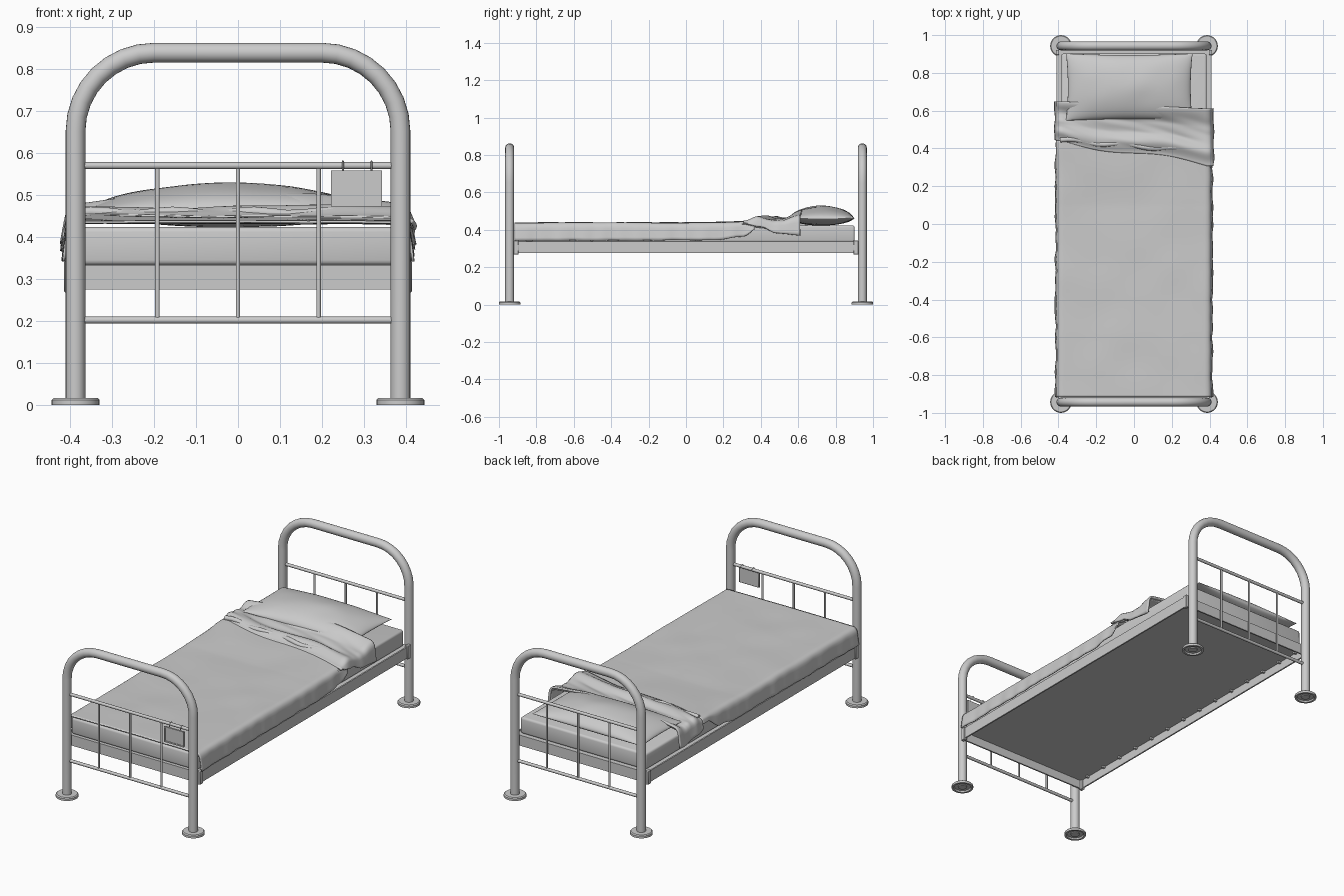
import bpy, bmesh, math
from mathutils import Vector, noise

if "Cube" in bpy.data.objects:
    bpy.data.objects.remove(bpy.data.objects["Cube"])


def make_obj(name, bm, smooth=True, angle=40):
    bmesh.ops.recalc_face_normals(bm, faces=bm.faces)
    me = bpy.data.meshes.new(name)
    bm.to_mesh(me)
    bm.free()
    ob = bpy.data.objects.new(name, me)
    bpy.context.collection.objects.link(ob)
    if smooth:
        bpy.ops.object.select_all(action='DESELECT')
        ob.select_set(True)
        bpy.context.view_layer.objects.active = ob
        bpy.ops.object.shade_smooth_by_angle(angle=math.radians(angle))
    return ob


def box(name, lo, hi, bevel=0.0, seg=2):
    bm = bmesh.new()
    bmesh.ops.create_cube(bm, size=1)
    for v in bm.verts:
        v.co = Vector([(a + b) / 2 + c * (b - a) for a, b, c in zip(lo, hi, v.co)])
    if bevel:
        bmesh.ops.bevel(bm, geom=bm.edges[:], offset=bevel, segments=seg,
                        profile=0.5, affect='EDGES')
    return make_obj(name, bm, bevel > 0)


def tube(name, pts, r, n=16):
    """Round tube along a path lying in an x-z or y-z plane."""
    bm = bmesh.new()
    pts = [Vector(p) for p in pts]
    rings = []
    normal = None
    for i, p in enumerate(pts):
        t = (pts[min(i + 1, len(pts) - 1)] - pts[max(i - 1, 0)]).normalized()
        if normal is None:
            normal = Vector((0, 1, 0)) if abs(t.y) < 0.5 else Vector((1, 0, 0))
        b = t.cross(normal).normalized()
        a = b.cross(t)
        rings.append([bm.verts.new(p + r * (math.cos(k * math.tau / n) * a
                                            + math.sin(k * math.tau / n) * b)) for k in range(n)])
    for r0, r1 in zip(rings, rings[1:]):
        for k in range(n):
            bm.faces.new((r0[k], r0[(k + 1) % n], r1[(k + 1) % n], r1[k]))
    bm.faces.new(rings[0])
    bm.faces.new(rings[-1])
    return make_obj(name, bm)


def lathe(name, prof, loc, n=28):
    bm = bmesh.new()
    vs = [bm.verts.new((r, 0, z)) for r, z in prof]
    es = [bm.edges.new(p) for p in zip(vs, vs[1:])]
    bmesh.ops.spin(bm, geom=vs + es, axis=(0, 0, 1), cent=(0, 0, 0), angle=math.tau, steps=n)
    bmesh.ops.remove_doubles(bm, verts=bm.verts[:], dist=1e-5)
    ob = make_obj(name, bm, True, 30)
    ob.location = loc
    return ob


def grid(name, fn, nu, nv):
    """Surface from fn(u, v), u and v in -1..1."""
    bm = bmesh.new()
    g = [[bm.verts.new(fn(2 * i / nu - 1, 2 * j / nv - 1)) for j in range(nv + 1)]
         for i in range(nu + 1)]
    for i in range(nu):
        for j in range(nv):
            bm.faces.new((g[i][j], g[i + 1][j], g[i + 1][j + 1], g[i][j + 1]))
    return bm


def lerp_table(t, x):
    for (x0, y0), (x1, y1) in zip(t, t[1:]):
        if x <= x1:
            k = max(0, (x - x0) / (x1 - x0))
            k = k * k * (3 - 2 * k)
            return y0 + (y1 - y0) * k
    return t[-1][1]


def drape(name, yfn, topfn, hem, out, wrinkle, nu, nv, thick):
    """Cloth lying on the mattress with both sides hanging down."""
    def fn(u, v):
        a, s = abs(u), (1 if u > 0 else -1)
        flat = 0.76
        x = s * min(a / flat, 1) * 0.388
        y = yfn(x, v)
        z = topfn(x, y, v)
        p = noise.noise(Vector((x * 5, y * 5, 1.7))) * wrinkle
        if a > flat:
            k = (a - flat) / (1 - flat)
            zh = min(lerp_table(hem, y), z - 0.006)
            zh += 0.004 * noise.noise(Vector((s * 3, y * 9, 0)))
            ang = min(k * 3, 1) * math.pi / 2
            x = s * (0.388 + 0.014 * math.sin(ang) + out * k
                     + k * 0.008 * noise.noise(Vector((s * 7, y * 14, z * 3))))
            z = z + (zh - z) * k ** 1.3
        return (x, y, z + p * (1 - max(0, a - flat) * 4))
    ob = make_obj(name, grid(name, fn, nu, nv), True, 60)
    m = ob.modifiers.new('thickness', 'SOLIDIFY')
    m.thickness = thick
    m.offset = 0
    return ob


X, R, TOP, Y, C = 0.387, 0.0235, 0.839, 0.943, 0.187

# Head and foot frames
for sy, end in ((-1, 'foot'), (1, 'head')):
    y = sy * Y
    pts = [(-X, y, 0.004)]
    for cx, a0 in ((-X + C, 180), (X - C, 90)):
        for k in range(9):
            a = math.radians(a0 - k * 90 / 8)
            pts.append((cx + C * math.cos(a), y, TOP - C + C * math.sin(a)))
    pts.append((X, y, 0.004))
    tube(end + '_arch', pts, R, 20)
    for z, nm in ((0.57, 'upper'), (0.202, 'lower')):
        tube(f'{end}_{nm}_bar', [(-X, y, z), (X, y, z)], 0.0085, 12)
    for i, x in enumerate((-0.192, 0, 0.192)):
        tube(f'{end}_spindle_{i}', [(x, y, 0.202), (x, y, 0.57)], 0.0055, 10)
    for sx in (-1, 1):
        lathe(f'{end}_foot_disc', [(0.022, 0.017), (0.052, 0.017), (0.057, 0.012), (0.057, 0.0),
                                   (0.046, 0.0), (0.042, 0.008), (0.024, 0.008)], (sx * X, y, 0))
        # Corner bracket joining post and side rail
        xs = sorted((sx * 0.396, sx * 0.414))
        ys = sorted((sy * 0.895, sy * 0.922))
        box(f'{end}_corner_bracket', (xs[0], ys[0], 0.268), (xs[1], ys[1], 0.342), 0.002, 1)
    ys = sorted((sy * 0.912, sy * 0.92))
    box(end + '_end_rail', (-0.40, ys[0], 0.275), (0.40, ys[1], 0.333))

# Side rails with spring hooks along the inside, and the base
for sx in (-1, 1):
    xs = sorted((sx * 0.402, sx * 0.41))
    box('side_rail', (xs[0], -0.92, 0.275), (xs[1], 0.92, 0.337))
    for i in range(14):
        y = -0.85 + i * 1.7 / 13
        xs = sorted((sx * 0.385, sx * 0.403))
        box('spring_hook', (xs[0], y - 0.006, 0.312), (xs[1], y + 0.006, 0.322))
box('spring_base', (-0.402, -0.912, 0.322), (0.402, 0.912, 0.333))

# Mattress
box('mattress', (-0.385, -0.91, 0.333), (0.385, 0.902, 0.424), 0.012, 3)


# Pillow: two puffed halves meeting in a pinched seam
def pillow_half(sign):
    def fn(u, v):
        u, v = math.sin(u * math.pi / 2), math.sin(v * math.pi / 2)
        x = -0.025 + 0.335 * u * (1 - 0.03 * (1 - v * v))
        y = 0.725 + 0.178 * v * (1 - 0.05 * (1 - u * u))
        h = max(0, (1 - u * u) * (1 - v * v)) ** 0.55
        h *= 1 + 0.06 * noise.noise(Vector((x * 9, y * 9, sign)))
        return (x, y, 0.461 + (0.067 if sign > 0 else -0.038) * h)
    return fn


bm = grid('p', pillow_half(1), 32, 24)
low = grid('p', pillow_half(-1), 32, 24)
tmp = bpy.data.meshes.new('tmp')
low.to_mesh(tmp)
low.free()
bm.from_mesh(tmp)
bpy.data.meshes.remove(tmp)
bmesh.ops.remove_doubles(bm, verts=bm.verts[:], dist=1e-5)
make_obj('pillow', bm, True, 80)

# Blanket
drape('blanket', lambda x, v: -0.916 + (v + 1) / 2 * (1.36 - 0.1 * (x + 0.4)),
      lambda x, y, v: 0.436 + 0.01 * max(0, (y - 0.1) / 0.3),
      [(-1, 0.342), (0.15, 0.345), (0.3, 0.362), (0.4, 0.42)], 0.012, 0.004, 60, 110, 0.006)


# Turned-back sheet, folded over the blanket and up against the pillow
def front_edge(x):
    return 0.375 - 0.13 * x / 0.8 + 0.015 * math.sin(x * 9)


def sheet_y(x, v):
    f = front_edge(x)
    return f + (v + 1) / 2 * (0.63 - 0.05 * x - f)


def sheet_z(x, y, v):
    mid = 1 - (x / 0.4) ** 2
    z = lerp_table([(-1, 0.446), (-0.5, 0.468), (-0.1, 0.452), (0.3, 0.456),
                    (1, 0.474 + 0.03 * mid)], v)
    return z + 0.012 * noise.noise(Vector((x * 4, v * 3 + x * 4, 5))) * (1 - v * v)


drape('folded_sheet', sheet_y, sheet_z,
      [(0.3, 0.435), (0.4, 0.415), (0.48, 0.385), (0.62, 0.368)], 0.016, 0.006, 60, 36, 0.01)
drape('under_sheet', lambda x, v: sheet_y(x, v) - 0.008,
      lambda x, y, v: sheet_z(x, y, v) - 0.012,
      [(0.3, 0.43), (0.4, 0.41), (0.48, 0.39), (0.62, 0.378)], 0.006, 0.006, 60, 30, 0.006)

# Crease ridge across the turned-back sheet
tube('sheet_crease', [(-0.39 + 0.78 * k / 20, 0.445 - 0.06 * k / 20 + 0.008 * math.sin(k * 0.9),
                       0.456 + 0.004 * math.sin(k * 1.3)) for k in range(21)], 0.013, 10)

# Chart board hanging from the foot bar
box('chart_board', (0.222, -0.962, 0.473), (0.343, -0.953, 0.558), 0.002, 1)
for nm, lo, hi in (('top', (0.222, 0.551), (0.343, 0.558)), ('bottom', (0.222, 0.473), (0.343, 0.48)),
                   ('left', (0.222, 0.48), (0.229, 0.551)), ('right', (0.336, 0.48), (0.343, 0.551))):
    box('chart_border_' + nm, (lo[0], -0.965, lo[1]), (hi[0], -0.960, hi[1]))
for x in (0.25, 0.318):
    tube('chart_hook', [(x, -0.957, 0.553), (x, -0.956, 0.572), (x, -0.95, 0.58),
                        (x, -0.94, 0.581), (x, -0.932, 0.574)], 0.002, 8)
